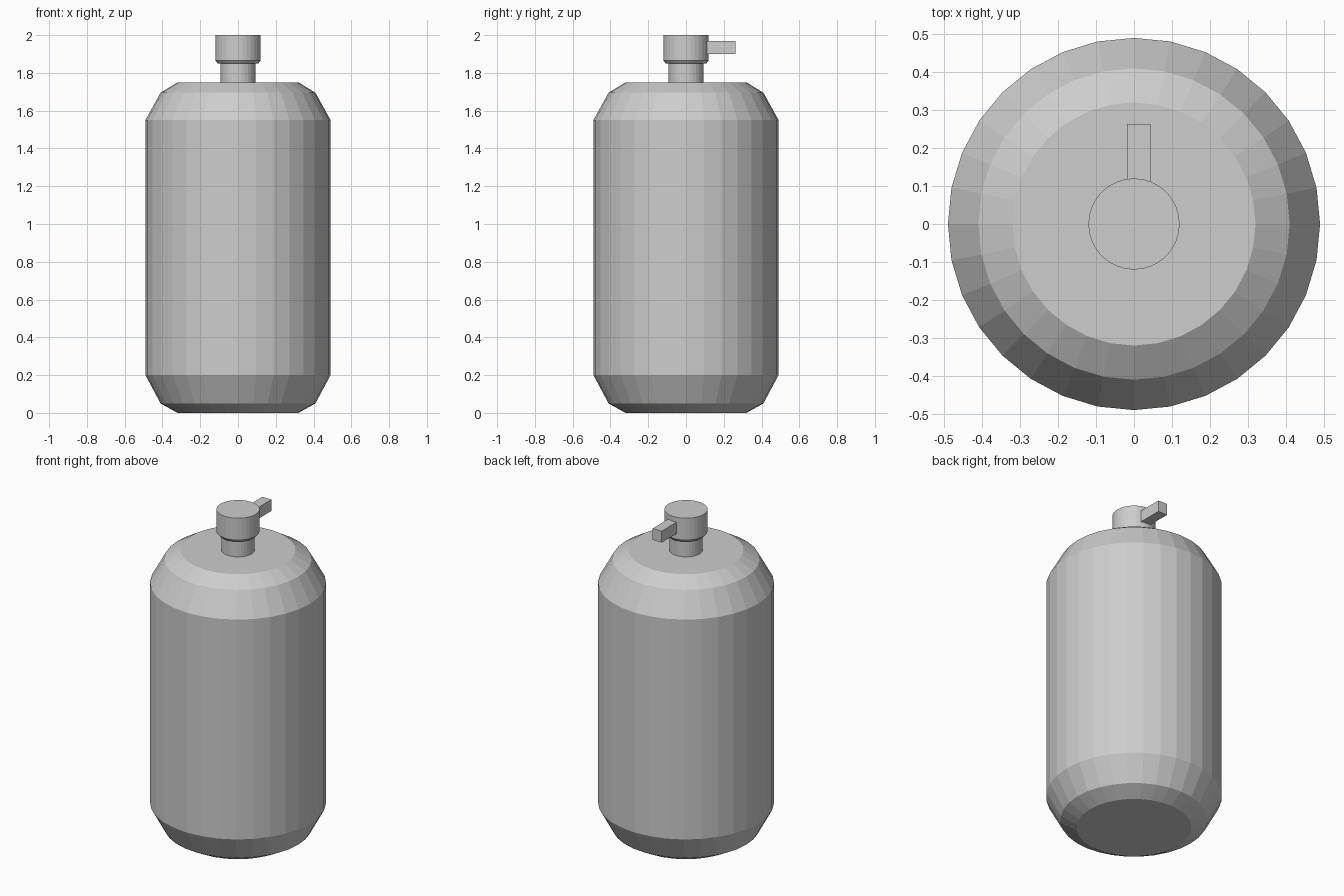
import bpy, bmesh
from math import cos, sin, tau

cube = bpy.data.objects.get("Cube")
if cube:
    bpy.data.objects.remove(cube, do_unlink=True)

SIDES = 32

grey = bpy.data.materials.new("light_grey")
grey.use_nodes = True
colour = (0.61, 0.61, 0.61, 1)
grey.diffuse_color = colour
grey.node_tree.nodes["Principled BSDF"].inputs["Base Color"].default_value = colour


def finish(name, bm):
    bmesh.ops.recalc_face_normals(bm, faces=bm.faces)
    mesh = bpy.data.meshes.new(name)
    bm.to_mesh(mesh)
    bm.free()
    mesh.materials.append(grey)
    obj = bpy.data.objects.new(name, mesh)
    bpy.context.collection.objects.link(obj)
    return obj


def lathe(name, profile):
    """Closed, flat-faced solid turned from (radius, height) points."""
    bm = bmesh.new()
    rings = [[bm.verts.new((r * cos(tau * i / SIDES), r * sin(tau * i / SIDES), z))
              for i in range(SIDES)] for r, z in profile]
    for low, high in zip(rings, rings[1:]):
        for i in range(SIDES):
            j = (i + 1) % SIDES
            bm.faces.new((low[i], low[j], high[j], high[i]))
    bm.faces.new(rings[0][::-1])
    bm.faces.new(rings[-1])
    return finish(name, bm)


def box(name, low, high):
    bm = bmesh.new()
    bmesh.ops.create_cube(bm, size=1)
    for v in bm.verts:
        v.co = [(a + b) / 2 + c * (b - a) for a, b, c in zip(low, high, v.co)]
    return finish(name, bm)


# Bottle with two-step chamfers at both ends
lathe("bottle_body", [(0.32, 0), (0.41, 0.05), (0.49, 0.2),
                      (0.49, 1.55), (0.41, 1.695), (0.32, 1.75)])

# Neck rising into the pump head, which has a small flared lower edge
lathe("neck_and_pump_head", [(0.093, 1.75), (0.093, 1.85), (0.107, 1.85),
                             (0.12, 1.866), (0.12, 2.0)])

# Nozzle pointing to the back, slightly off centre
box("nozzle", (-0.019, 0.112, 1.9), (0.043, 0.263, 1.97))
